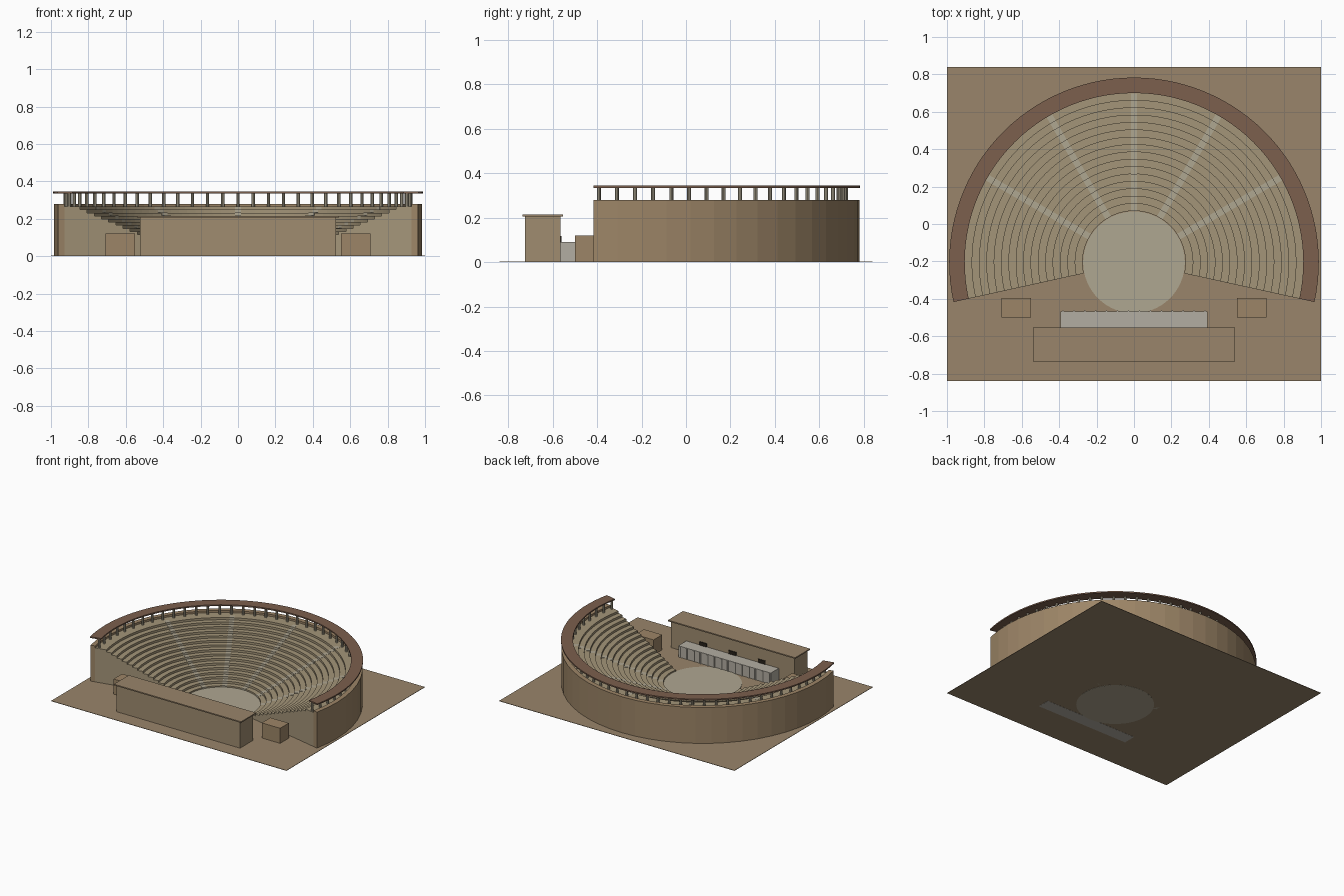
import bpy, bmesh, math

if "Cube" in bpy.data.objects:
    bpy.data.objects.remove(bpy.data.objects["Cube"])

CY = -0.205                      # centre of the orchestra circle
A0, A1 = math.radians(-12.4), math.radians(192.4)


def material(name, rgb):
    m = bpy.data.materials.new(name)
    m.diffuse_color = (*rgb, 1)
    m.use_nodes = True
    m.node_tree.nodes["Principled BSDF"].inputs["Base Color"].default_value = m.diffuse_color
    return m


EARTH = material("earth", (0.32, 0.235, 0.145))
STONE = material("stone", (0.37, 0.30, 0.19))
BLOCK = material("building_stone", (0.35, 0.265, 0.16))
PALE = material("pale_stone", (0.43, 0.385, 0.285))
GREY = material("grey_marble", (0.45, 0.42, 0.36))
WALL = material("wall_stone", (0.335, 0.235, 0.135))
ROOF = material("roof_tile", (0.20, 0.115, 0.075))
DARK = material("dark_opening", (0.02, 0.015, 0.01))


def finish(name, bm, mat):
    bmesh.ops.recalc_face_normals(bm, faces=bm.faces)
    me = bpy.data.meshes.new(name)
    bm.to_mesh(me)
    bm.free()
    ob = bpy.data.objects.new(name, me)
    me.materials.append(mat)
    bpy.context.collection.objects.link(ob)
    return ob


def add_box(bm, x0, x1, y0, y1, z0, z1):
    vs = bmesh.ops.create_cube(bm, size=1)["verts"]
    for v in vs:
        v.co = (x1 if v.co.x > 0 else x0, y1 if v.co.y > 0 else y0, z1 if v.co.z > 0 else z0)
    return vs


def box(name, mat, *dims):
    bm = bmesh.new()
    add_box(bm, *dims)
    return finish(name, bm, mat)


def add_cylinder(bm, x, y, z0, z1, r, sides):
    vs = bmesh.ops.create_cone(bm, cap_ends=True, segments=sides, radius1=r, radius2=r,
                               depth=z1 - z0)["verts"]
    bmesh.ops.translate(bm, verts=vs, vec=(x, y, (z0 + z1) / 2))


def sweep(name, profile, mat, steps=40):
    """Closed (radius, z) profile swept around the orchestra, capped at both ends."""
    bm = bmesh.new()
    rings = []
    for i in range(steps + 1):
        a = A0 + (A1 - A0) * i / steps
        rings.append([bm.verts.new((r * math.cos(a), CY + r * math.sin(a), z)) for r, z in profile])
    n = len(profile)
    for p, q in zip(rings, rings[1:]):
        for k in range(n):
            bm.faces.new((p[k], p[(k + 1) % n], q[(k + 1) % n], q[k]))
    bm.faces.new(rings[0])
    bm.faces.new(rings[-1])
    return finish(name, bm, mat)


# Ground slab and orchestra floor
BASE = 0.002                     # parts on the ground start just inside the slab
box("ground", EARTH, -1, 1, -0.84, 0.84, 0.001, 0.004)
bm = bmesh.new()
add_cylinder(bm, 0, CY, 0, 0.008, 0.272, 64)
finish("orchestra_floor", bm, PALE)

# Stepped seating
ROWS, R0, R1, TOP = 16, 0.275, 0.905, 0.265
tread, rise = (R1 - R0) / ROWS, TOP / ROWS
profile = [(R0, BASE)]
for i in range(ROWS):
    z = rise * (i + 1)
    profile.append((R0 + tread * i, z))
    profile.append((R0 + tread * (i + 1) if i < ROWS - 1 else 0.95, z))
profile.append((0.95, BASE))
sweep("seating", profile, STONE, 64)

# Radial stairways: thin pale treads lying on the rows
bm = bmesh.new()
for deg in (30, 60, 90, 120, 150):
    a = math.radians(deg)
    for i in range(ROWS):
        r = R0 + tread * i
        vs = add_box(bm, r - 0.001, r + tread - 0.001, -0.017, 0.017,
                     rise * i + 0.001, rise * (i + 1) + 0.001)
        for v in vs:
            x, y = v.co.x, v.co.y
            v.co.x = x * math.cos(a) - y * math.sin(a)
            v.co.y = CY + x * math.sin(a) + y * math.cos(a)
finish("stairways", bm, PALE)

# Outer wall and gallery roof
sweep("outer_wall", [(0.95, BASE), (0.985, BASE), (0.985, 0.28), (0.95, 0.28)], WALL, 32)
sweep("gallery_roof", [(0.905, 0.335), (0.988, 0.335), (0.988, 0.345), (0.905, 0.345)], ROOF, 64)

# Gallery columns
bm = bmesh.new()
inset = math.radians(0.7)
for i in range(41):
    a = A0 + inset + (A1 - A0 - 2 * inset) * i / 40
    add_cylinder(bm, 0.925 * math.cos(a), CY + 0.925 * math.sin(a), 0.263, 0.336, 0.009, 8)
finish("gallery_columns", bm, PALE)

# Stage building with roof slab
box("stage_building", BLOCK, -0.525, 0.525, -0.725, -0.565, BASE, 0.206)
box("stage_building_roof", EARTH, -0.54, 0.54, -0.735, -0.553, 0.206, 0.215)

# Raised stage with slim half columns along its front
box("stage", GREY, -0.393, 0.393, -0.566, -0.468, 0, 0.09)
bm = bmesh.new()
for i in range(14):
    add_cylinder(bm, -0.38 + 0.76 * i / 13, -0.469, BASE, 0.087, 0.006, 12)
finish("stage_columns", bm, GREY)

# Doorways above the stage
for x in (-0.25, 0, 0.25):
    box("doorway", DARK, x - 0.032, x + 0.032, -0.57, -0.56, 0.088, 0.117)

# Side blocks at the entrances
for s in (-1, 1):
    x0, x1 = sorted((s * 0.552, s * 0.708))
    box("side_block", WALL, x0, x1, -0.50, -0.395, BASE, 0.12)
